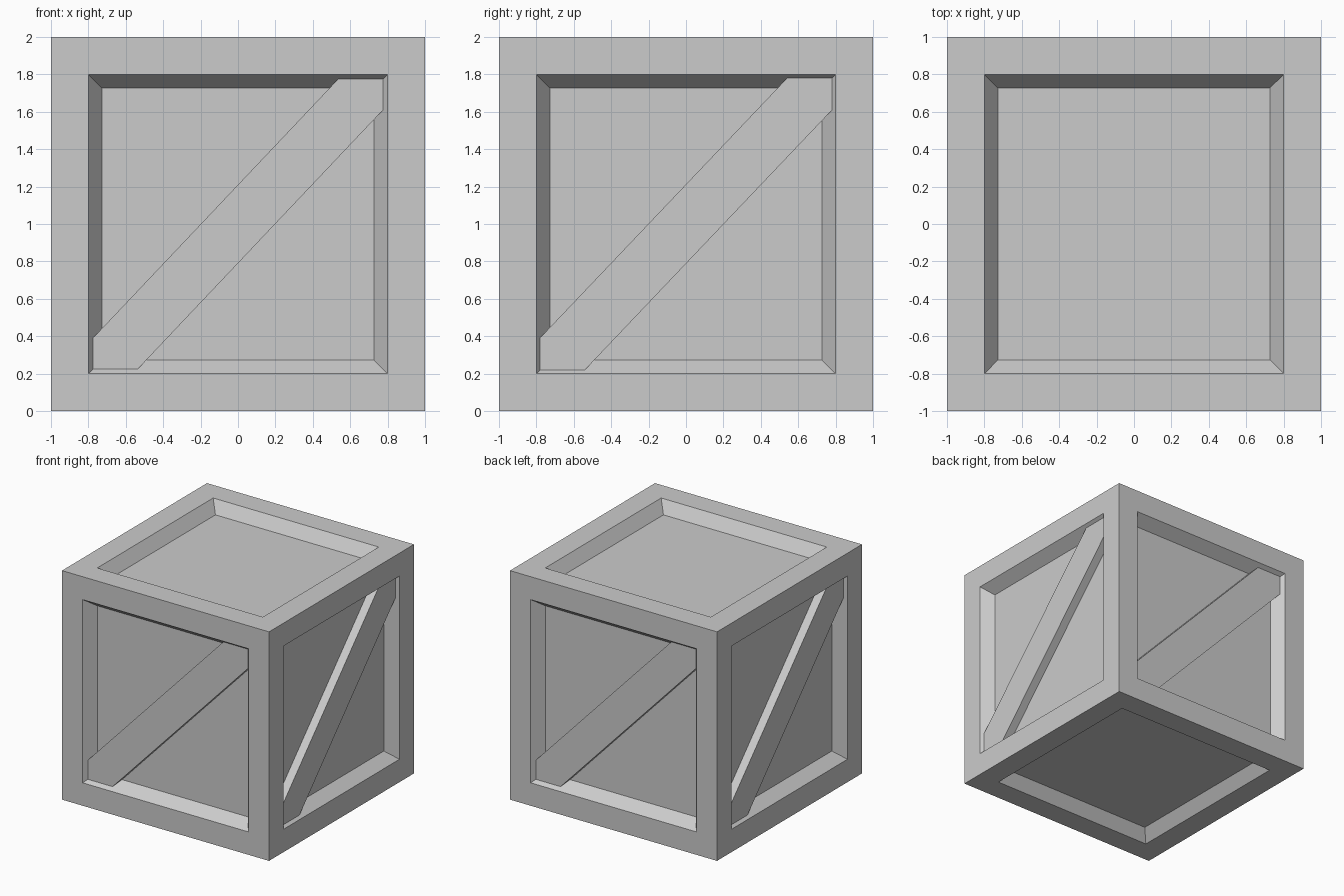
import bpy, bmesh
from math import pi
from mathutils import Matrix, Vector

if "Cube" in bpy.data.objects:
    bpy.data.objects.remove(bpy.data.objects["Cube"])


def add_object(name, bm):
    bmesh.ops.recalc_face_normals(bm, faces=bm.faces[:])
    mesh = bpy.data.meshes.new(name)
    bm.to_mesh(mesh)
    bm.free()
    obj = bpy.data.objects.new(name, mesh)
    bpy.context.collection.objects.link(obj)
    return obj


# Crate body: cube with a bevelled recess in every side
bm = bmesh.new()
bmesh.ops.create_cube(bm, size=2, matrix=Matrix.Translation((0, 0, 1)))
panels = bm.faces[:]
bmesh.ops.inset_individual(bm, faces=panels, thickness=0.2, use_even_offset=True)
bmesh.ops.inset_individual(bm, faces=panels, thickness=0.073, depth=0,
                           use_even_offset=True)
for face in panels:
    bmesh.ops.translate(bm, verts=face.verts[:], vec=face.normal * -0.1)
add_object("crate_body", bm)


# Diagonal brace: clipped plank standing in a side recess
def brace(name, turn, depth):
    e = 0.8 - 0.7 * depth          # where the recess wall meets the plank face
    half = [(-e, -0.61), (-e, -e), (-e + 0.24, -e)]
    outline = half + [(-x, -z) for x, z in half]
    bm = bmesh.new()
    face = bm.faces.new([bm.verts.new((x, -1 + depth, z + 1)) for x, z in outline])
    ext = bmesh.ops.extrude_face_region(bm, geom=[face], use_keep_orig=True)
    back = [v for v in ext["geom"] if isinstance(v, bmesh.types.BMVert)]
    bmesh.ops.translate(bm, verts=back, vec=Vector((0, 0.105 - depth, 0)))
    bmesh.ops.rotate(bm, verts=bm.verts[:], cent=(0, 0, 0),
                     matrix=Matrix.Rotation(turn, 3, 'Z'))
    add_object(name, bm)


for i, side in enumerate(("front", "right", "back", "left")):
    brace(side + "_brace", i * pi / 2, 0.026 if i % 2 else 0.034)
